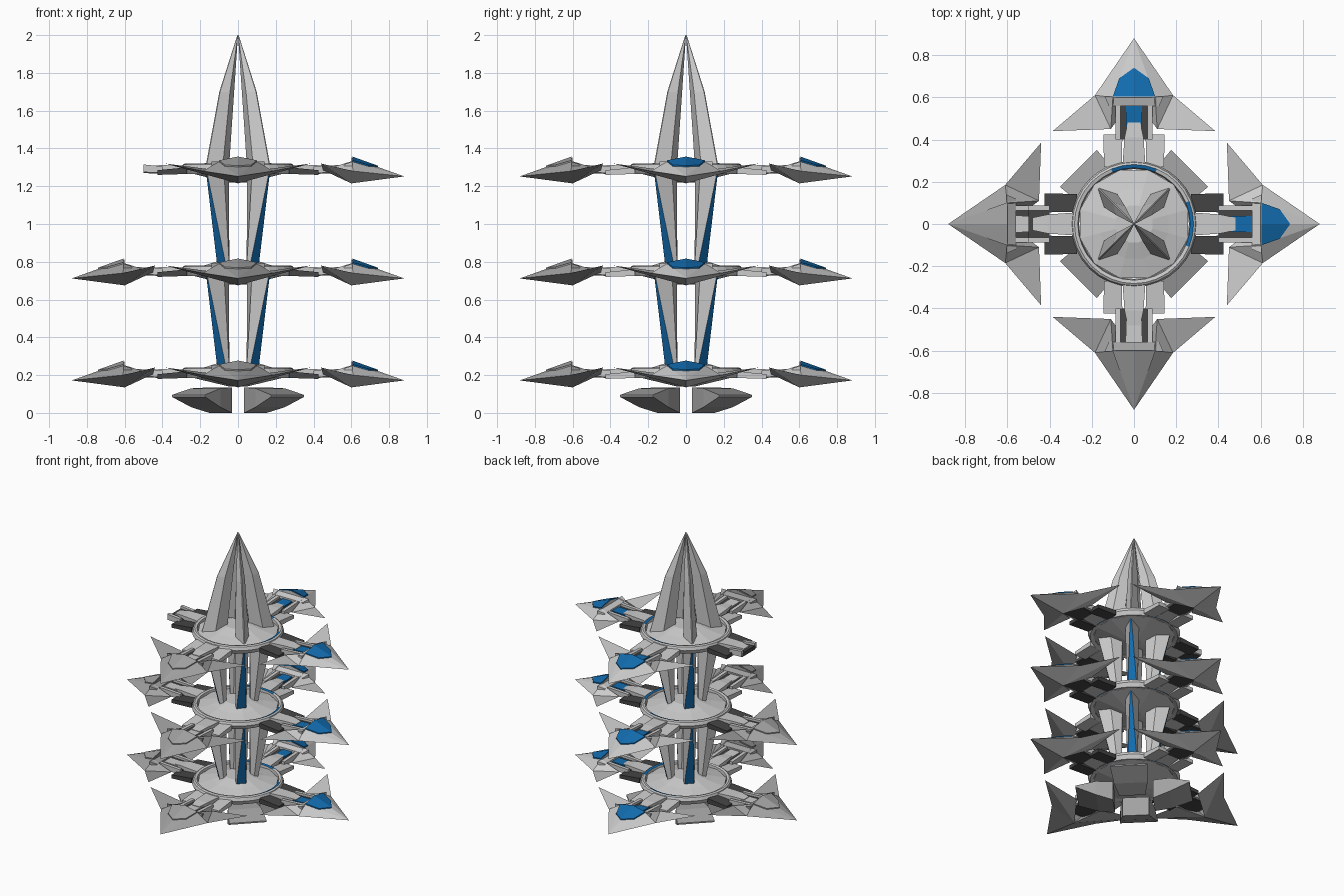
import bpy, bmesh, math
from mathutils import Matrix

cube = bpy.data.objects.get("Cube")
if cube:
    bpy.data.objects.remove(cube)


def material(name, r, g, b):
    m = bpy.data.materials.new(name)
    m.use_nodes = True
    m.diffuse_color = (r, g, b, 1)
    m.node_tree.nodes["Principled BSDF"].inputs["Base Color"].default_value = (r, g, b, 1)
    return m


LIGHT = material("light_grey", 0.6, 0.6, 0.6)
MID = material("mid_grey", 0.36, 0.36, 0.36)
DARK = material("charcoal", 0.06, 0.06, 0.06)
BLUE = material("blue", 0.006, 0.15, 0.43)


def build(name, verts, faces, mats, angle=0, lift=0, rule=None):
    """Mesh modelled along +x, turned by angle about z and raised by lift."""
    bm = bmesh.new()
    vs = [bm.verts.new(v) for v in verts]
    for i, f in enumerate(faces):
        face = bm.faces.new([vs[k] for k in f])
        if rule:
            face.material_index = rule(i)
    bmesh.ops.recalc_face_normals(bm, faces=bm.faces)
    bm.transform(Matrix.Translation((0, 0, lift)) @ Matrix.Rotation(math.radians(angle), 4, 'Z'))
    mesh = bpy.data.meshes.new(name)
    bm.to_mesh(mesh)
    bm.free()
    for m in mats:
        mesh.materials.append(m)
    ob = bpy.data.objects.new(name, mesh)
    bpy.context.collection.objects.link(ob)
    return ob


def loft(name, rings, mats, angle=0, lift=0, rule=None, closed=False):
    """Skin a list of equal-sized cross-sections; cap the ends unless closed."""
    n, m = len(rings[0]), len(rings)
    verts = [p for ring in rings for p in ring]
    faces = []
    for j in range(m if closed else m - 1):
        k = (j + 1) % m
        for i in range(n):
            h = (i + 1) % n
            faces.append((j * n + i, j * n + h, k * n + h, k * n + i))
    if not closed:
        faces += [tuple(range(n)), tuple(range((m - 1) * n, m * n))]
    return build(name, verts, faces, mats, angle, lift, rule)


def bar(name, stations, mat, angle, lift, side=0):
    """Box-section bar; stations are (radius, half width, low z, high z)."""
    rings = [[(r, side - w, a), (r, side + w, a), (r, side + w, b), (r, side - w, b)]
             for r, w, a, b in stations]
    return loft(name, rings, [mat], angle, lift)


# Ring with a blue inlay facing +x and +y
RING = [(0.30, 0.212), (0.292, 0.234), (0.282, 0.24), (0.266, 0.236), (0.26, 0.19), (0.286, 0.184)]
SEG = 32


def ring(lift):
    rings = []
    for j in range(SEG):
        a = math.tau * j / SEG
        rings.append([(r * math.cos(a), r * math.sin(a), z) for r, z in RING])

    def inlay(i):
        a = (i // len(RING) + 0.5) * 360 / SEG
        near = min(abs((a - c + 180) % 360 - 180) for c in (0, 90))
        return 1 if i % len(RING) in (2, 5) and near < 28 else 0
    loft("tier_ring", rings, [LIGHT, BLUE], 0, lift, inlay, closed=True)


# Shallow faceted floor inside each ring
def floor(lift):
    profile = [(0.05, 0.14), (0.265, 0.19), (0.265, 0.222), (0.17, 0.245), (0.09, 0.27)]
    rings = [[(r * math.cos(math.tau * (k + .5) / 12), r * math.sin(math.tau * (k + .5) / 12), z)
              for k in range(12)] for r, z in profile]
    loft("tier_floor", rings, [LIGHT], 0, lift)


# Arrow-shaped pod with canopy
def pod(angle, lift, hull, canopy):
    tip, ridge, keel = (0.88, 0, 0.172), (0.6, 0, 0.272), (0.6, 0, 0.135)
    verts = [tip, ridge, keel]
    for s in (1, -1):
        verts += [(0.6, s * 0.1, 0.252), (0.61, s * 0.185, 0.2),
                  (0.44, s * 0.385, 0.24), (0.45, s * 0.11, 0.205)]
    faces = []
    for c in (3, 7):
        sh, w, i = c + 1, c + 2, c + 3
        faces += [(0, c, 1), (0, sh, c), (sh, w, i), (sh, i, c),
                  (0, 2, sh), (sh, 2, w), (w, 2, i), (c, i, 2), (1, c, 2)]
    build("pod_hull", verts, faces, [hull], angle, lift)

    def on_hull(r, s, up):
        return (r, s, 0.172 + (0.88 - r) / 0.28 * 0.1 - 0.2 * abs(s) + up)
    half = [(0.605, 0.1), (0.69, 0.07), (0.74, 0)]
    for s in (1, -1):
        outline = [(0.605, 0)] + half
        loft("pod_canopy", [[on_hull(r, s * y, up) for r, y in outline] for up in (-0.002, 0.007)],
             [canopy], angle, lift)
    bar("pod_rear_frame", [(0.56, 0.12, 0.2, 0.235), (0.605, 0.14, 0.2, 0.25)], hull, angle, lift)


def arm(angle, lift, accent, block, broken):
    end = 0.5 if broken else 0.58
    bar("arm_beam", [(0.27, 0.055, 0.185, 0.228), (0.41, 0.045, 0.19, 0.232),
                     (0.48, 0.03, 0.195, 0.225)], LIGHT, angle, lift)
    bar("arm_neck", [(0.40, 0.065, 0.185, 0.21), (end, 0.075, 0.19, 0.218)], DARK, angle, lift)
    if not broken:
        bar("arm_stripe", [(0.46, 0.038, 0.212, 0.221), (0.57, 0.038, 0.216, 0.224)],
            accent, angle, lift)
    for s in (1, -1):
        bar("arm_root_block", [(0.27, 0.042, 0.185, 0.22), (0.425, 0.045, 0.18, 0.205)],
            block, angle, lift, side=s * 0.1)
        bar("arm_rail", [(0.40, 0.012, 0.19, 0.225), (end, 0.012, 0.195, 0.235)],
            LIGHT, angle, lift, side=s * 0.075)


# Three tiers; the topmost -x arm has lost its pod
for tier in range(3):
    lift = tier * 0.54
    ring(lift)
    floor(lift)
    for angle in (0, 90, 180, 270):
        bright = angle < 180
        broken = tier == 2 and angle == 180
        arm(angle, lift, BLUE if bright else LIGHT, DARK if angle % 180 == 0 else LIGHT, broken)
        if not broken:
            pod(angle, lift, LIGHT if bright else MID, BLUE if bright else MID)


# Blade cross-section: outer edge, widest point, inner edge
def section(z, outer, ow, mid, mw, inner, iw):
    half = [(outer, ow), (mid, mw), (inner, iw)]
    return [(r, w, z) for r, w in half] + [(r, -w, z) for r, w in reversed(half)]


for angle in (45, 135, 225, 315):
    # Struts between tiers with a blue outer face
    for tier in range(2):
        loft("strut", [section(0.25, 0.125, 0.032, 0.1, 0.034, 0.08, 0.015),
                       section(0.74, 0.237, 0.003, 0.15, 0.045, 0.075, 0.008)],
             [LIGHT, BLUE], angle, tier * 0.54, lambda i: 1 if i == 5 else 0)
    # Spire blades meeting at the apex
    loft("spire_blade", [section(1.3, 0.24, 0.003, 0.16, 0.045, 0.075, 0.008),
                         section(1.7, 0.137, 0.003, 0.09, 0.03, 0.034, 0.005),
                         section(2.0, 0.004, 0.001, 0.003, 0.002, 0.001, 0.001)],
         [LIGHT], angle)
    # Flared foot petals under the lowest tier
    bar("foot_petal", [(0.13, 0.085, 0.0, 0.135), (0.24, 0.11, 0.03, 0.13),
                       (0.372, 0.124, 0.085, 0.095)], MID, angle, 0)
